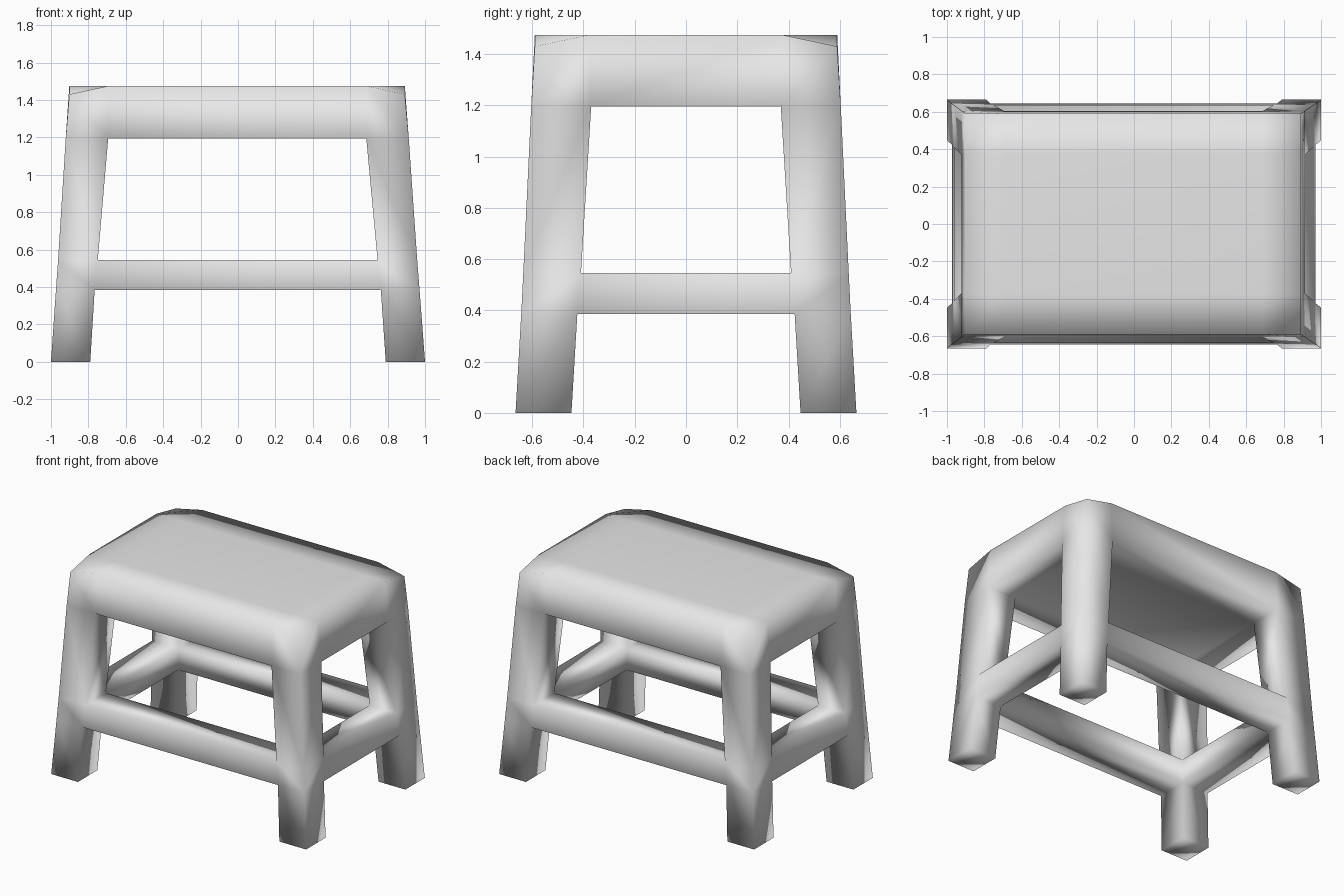
import bpy, bmesh

if "Cube" in bpy.data.objects:
    bpy.data.objects.remove(bpy.data.objects["Cube"])

# Section levels: height, then outer and inner half-widths in x and y
LEVELS = [
    (0.00, 1.000, 0.790, 0.665, 0.447),    # feet
    (0.385, 0.972, 0.765, 0.643, 0.424),   # rail underside
    (0.545, 0.960, 0.748, 0.635, 0.410),   # rail top
    (1.195, 0.917, 0.690, 0.604, 0.370),   # seat underside
    (1.475, 0.897, 0.690, 0.590, 0.375),   # seat top
]
CORNER_DROP = 0.045
SKEW = -0.005


def solid(i, j, k):
    """Which cells of the 3 x 3 x 4 cage are filled."""
    if not (0 <= i < 3 and 0 <= j < 3 and 0 <= k < 4):
        return False
    if k == 3:                      # seat slab
        return True
    if k == 1:                      # rail ring
        return (i, j) != (1, 1)
    return i != 1 and j != 1        # four legs


def point(i, j, k):
    z, xo, xi, yo, yi = LEVELS[k]
    x = (-xo, -xi, xi, xo)[i] + SKEW * z / 1.475
    y = (-yo, -yi, yi, yo)[j]
    if k == 4 and i in (0, 3) and j in (0, 3):
        z -= CORNER_DROP            # softened seat corners
    return (x, y, z)


bm = bmesh.new()
verts = {}


def vert(key):
    if key not in verts:
        verts[key] = bm.verts.new(point(*key))
    return verts[key]


# Skin every face between a filled and an empty cell
for i in range(3):
    for j in range(3):
        for k in range(4):
            if not solid(i, j, k):
                continue
            for axis in range(3):
                for side in (0, 1):
                    near = [i, j, k]
                    near[axis] += 2 * side - 1
                    if solid(*near):
                        continue
                    u, v = (axis + 1) % 3, (axis + 2) % 3
                    loop = []
                    for du, dv in ((0, 0), (1, 0), (1, 1), (0, 1)):
                        c = [i, j, k]
                        c[axis] += side
                        c[u] += du
                        c[v] += dv
                        loop.append(vert(tuple(c)))
                    face = bm.faces.new(loop if side else loop[::-1])
                    face.smooth = True

mesh = bpy.data.meshes.new("step_stool")
bm.to_mesh(mesh)
bm.free()

grey = bpy.data.materials.new("plain grey")
grey.diffuse_color = (0.8, 0.8, 0.8, 1.0)
grey.use_nodes = True
grey.node_tree.nodes["Principled BSDF"].inputs["Base Color"].default_value = grey.diffuse_color
mesh.materials.append(grey)

stool = bpy.data.objects.new("step_stool", mesh)
bpy.context.collection.objects.link(stool)
